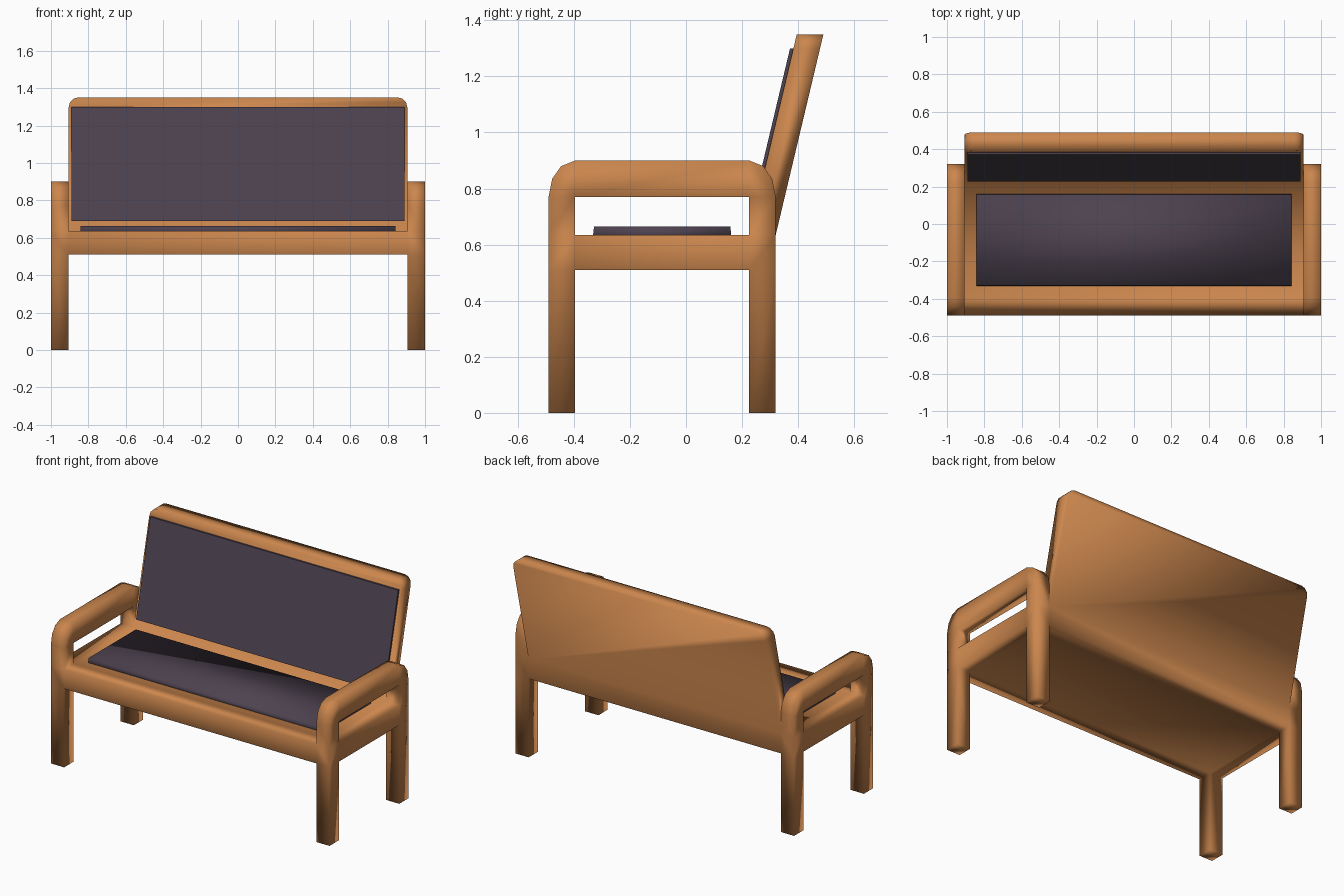
import bpy
import bmesh

if "Cube" in bpy.data.objects:
    bpy.data.objects.remove(bpy.data.objects["Cube"])


def material(name, rgb):
    mat = bpy.data.materials.new(name)
    mat.diffuse_color = (*rgb, 1)
    mat.use_nodes = True
    mat.node_tree.nodes["Principled BSDF"].inputs["Base Color"].default_value = mat.diffuse_color
    return mat


WOOD = material("wood", (0.60, 0.24, 0.075))
FABRIC = material("fabric", (0.075, 0.055, 0.08))


def welded(name, cells, mat, smooth=True, round_top=False):
    """Union of prisms: each cell is (side profile in y-z, x start, x end)."""
    faces = {}
    for prof, x0, x1 in cells:
        a = [(x0, y, z) for y, z in prof]
        b = [(x1, y, z) for y, z in prof]
        n = len(prof)
        loops = [a[::-1], b]
        loops += [[a[i], a[(i + 1) % n], b[(i + 1) % n], b[i]] for i in range(n)]
        for loop in loops:
            key = frozenset(loop)
            if key in faces:
                del faces[key]          # shared inner wall
            else:
                faces[key] = loop
    bm = bmesh.new()
    verts = {}
    for loop in faces.values():
        for p in loop:
            if p not in verts:
                verts[p] = bm.verts.new(p)
        bm.faces.new([verts[p] for p in loop])
    bmesh.ops.recalc_face_normals(bm, faces=bm.faces)
    if round_top:
        edges = [e for e in bm.edges
                 if all(v.co.z > 1.34 for v in e.verts)
                 and abs(e.verts[0].co.x - e.verts[1].co.x) < 1e-4]
        bmesh.ops.bevel(bm, geom=edges, offset=0.05, segments=3,
                        profile=0.5, affect='EDGES')
    for f in bm.faces:
        f.smooth = smooth
    me = bpy.data.meshes.new(name)
    bm.to_mesh(me)
    bm.free()
    me.materials.append(mat)
    ob = bpy.data.objects.new(name, me)
    bpy.context.collection.objects.link(ob)
    return ob


def rect(y0, y1, z0, z1):
    return [(y0, z0), (y1, z0), (y1, z1), (y0, z1)]


# Key positions
F0, F1, R0, R1 = -0.49, -0.395, 0.225, 0.32     # front and rear legs in y
Z0, Z1, A0, A1 = 0.51, 0.635, 0.77, 0.90        # seat and armrest in z
XI, XO = 0.905, 1.0

# Side profiles of legs, rails and armrest
front_corner = [(F0, A0), (F1, A0), (F1, A1), (-0.445, 0.88), (-0.477, 0.835)]
rear_corner = [(R0, A0), (R1, A0), (0.307, 0.835), (0.275, 0.88), (R0, A1)]
seat_cells = [rect(F0, F1, Z0, Z1), rect(F1, R0, Z0, Z1), rect(R0, R1, Z0, Z1)]
side_cells = seat_cells + [front_corner, rear_corner, rect(F1, R0, A0, A1)]
for y0, y1 in ((F0, F1), (R0, R1)):
    side_cells += [rect(y0, y1, 0.0, Z0), rect(y0, y1, Z1, A0)]

# Leaning backrest on the rear of the seat
back = [(R0, Z1), (R1, Z1), (0.49, 1.35), (0.395, 1.35)]

cells = [(p, -XI, XI) for p in seat_cells + [back]]
for x0, x1 in ((-XO, -XI), (XI, XO)):
    cells += [(p, x0, x1) for p in side_cells]
welded("bench_frame", cells, WOOD, round_top=True)

# Seat cushion
welded("seat_cushion",
       [([(-0.333, 0.62), (0.163, 0.62), (0.158, 0.664), (-0.328, 0.664)],
         -0.843, 0.843)], FABRIC)

# Backrest cushion, leaning with the backrest
welded("back_cushion",
       [([(0.226, 0.69), (0.26, 0.69), (0.40, 1.30), (0.371, 1.30)],
         -0.89, 0.89)], FABRIC, smooth=False)
